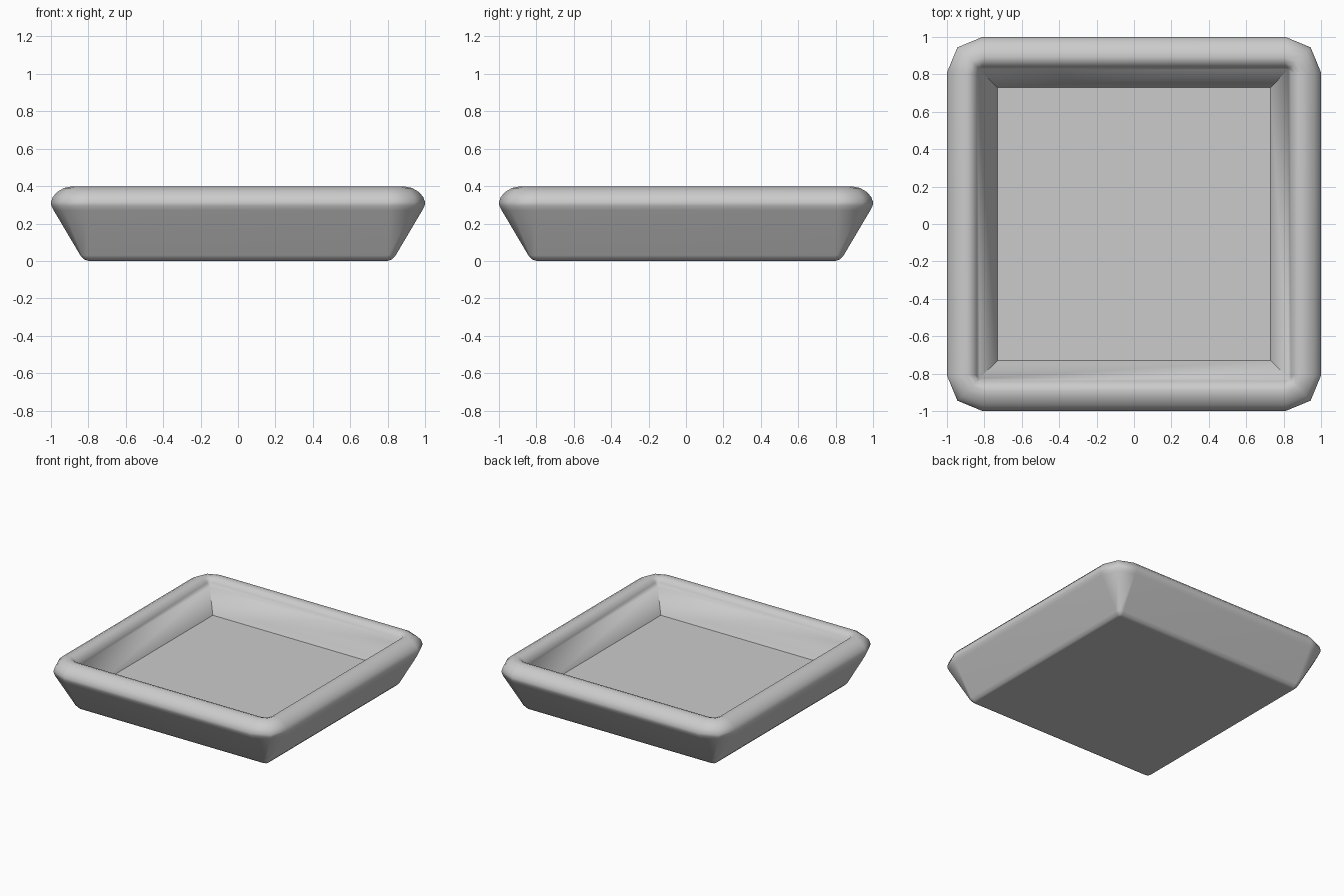
import bpy, bmesh, math

if "Cube" in bpy.data.objects:
    bpy.data.objects.remove(bpy.data.objects["Cube"])

grey = bpy.data.materials.new("light grey")
grey.diffuse_color = (0.6, 0.6, 0.6, 1)
grey.use_nodes = True
grey.node_tree.nodes["Principled BSDF"].inputs["Base Color"].default_value = grey.diffuse_color

# Wall profile from the underside, over the rim, down to the tray floor:
# (half width, height, corner radius)
PROFILE = [
    (0.800, 0.000, 0.012), (0.822, 0.008, 0.025), (0.843, 0.030, 0.040),
    (0.985, 0.270, 0.172), (0.998, 0.295, 0.187), (1.000, 0.315, 0.190),
    (0.990, 0.343, 0.180), (0.965, 0.370, 0.155), (0.930, 0.390, 0.120),
    (0.892, 0.398, 0.085), (0.862, 0.388, 0.055), (0.839, 0.364, 0.025),
    (0.825, 0.330, 0.000), (0.730, 0.170, 0.000),
]


def ring(bm, half, z, radius):
    """Square loop whose corners are two-segment arcs."""
    verts = []
    c = half - radius
    for q, (sx, sy) in enumerate([(1, 1), (-1, 1), (-1, -1), (1, -1)]):
        for k in range(3):
            a = math.pi / 2 * q + math.pi / 4 * k
            verts.append(bm.verts.new((sx * c + radius * math.cos(a),
                                       sy * c + radius * math.sin(a), z)))
    return verts


bm = bmesh.new()
rings = [ring(bm, *p) for p in PROFILE]

# Underside, walls and rim, tray floor
bm.faces.new(rings[0][::-1])
for low, high in zip(rings, rings[1:]):
    for i in range(12):
        j = (i + 1) % 12
        bm.faces.new((low[i], low[j], high[j], high[i]))
bm.faces.new(rings[-1])

# Close the sharp inner corners
bmesh.ops.remove_doubles(bm, verts=bm.verts, dist=0.0005)
bmesh.ops.recalc_face_normals(bm, faces=bm.faces)

mesh = bpy.data.meshes.new("square_tray")
bm.to_mesh(mesh)
bm.free()
mesh.materials.append(grey)
tray = bpy.data.objects.new("square_tray", mesh)
bpy.context.collection.objects.link(tray)

# Smooth rim with crisp inner creases and flat walls
bpy.context.view_layer.objects.active = tray
tray.select_set(True)
bpy.ops.object.shade_smooth_by_angle(angle=math.radians(50))
weighted = tray.modifiers.new("flat_walls", 'WEIGHTED_NORMAL')
weighted.keep_sharp = True
